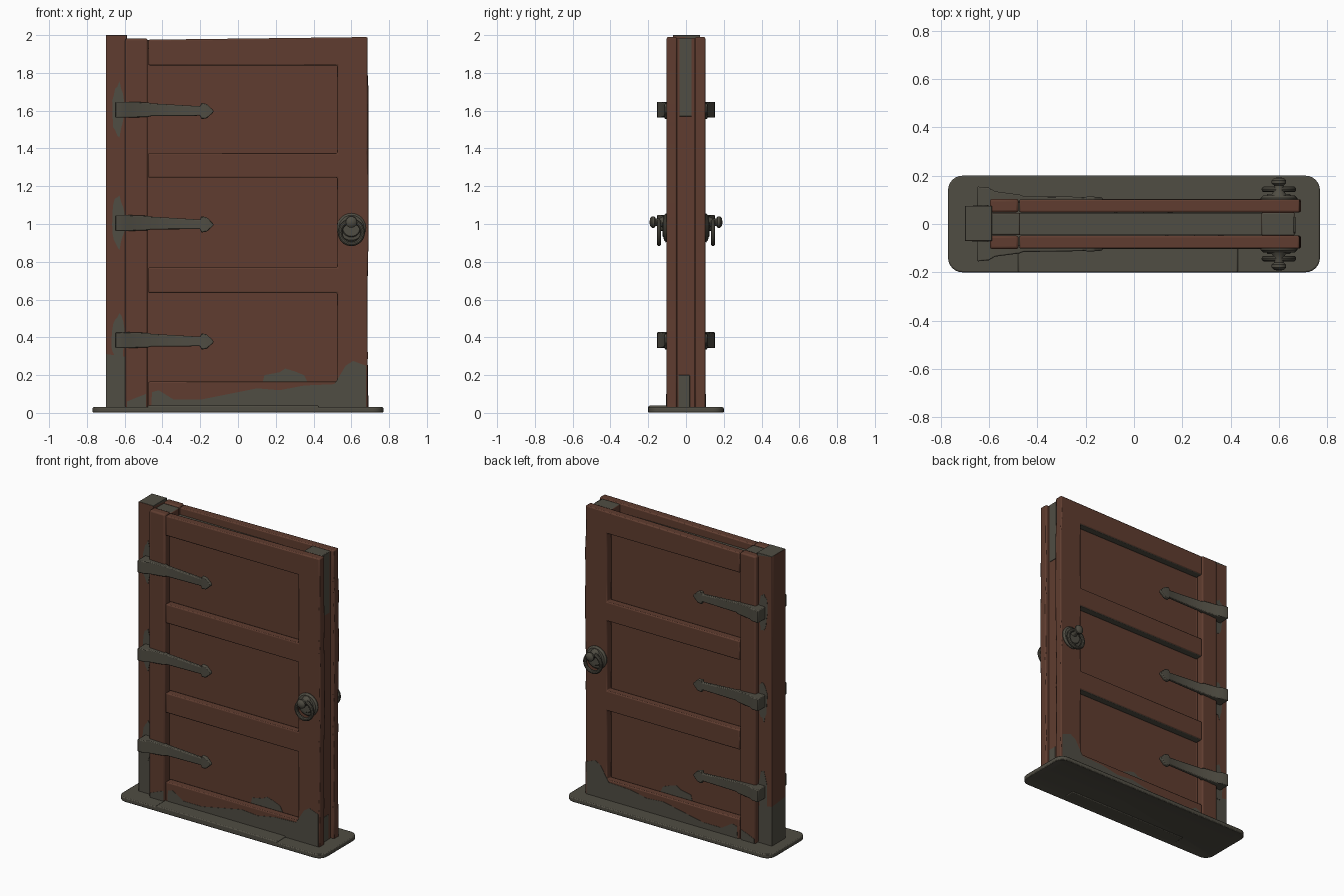
import bpy, bmesh, math, random
from mathutils import Vector

random.seed(4)
if "Cube" in bpy.data.objects:
    bpy.data.objects.remove(bpy.data.objects["Cube"])


def material(name, rgb):
    m = bpy.data.materials.new(name)
    m.use_nodes = True
    m.diffuse_color = (*rgb, 1)
    m.node_tree.nodes["Principled BSDF"].inputs["Base Color"].default_value = (*rgb, 1)
    return m


WOOD = material("red brown wood", (0.115, 0.046, 0.029))
GREY = material("grey green metal", (0.080, 0.074, 0.056))


def finish(name, bm, mats, bevel=0.0, rule=None):
    """Turn a bmesh into a named object; rule picks the material slot of a face."""
    bmesh.ops.recalc_face_normals(bm, faces=bm.faces)
    for f in bm.faces:
        f.material_index = rule(f) if rule else 0
    me = bpy.data.meshes.new(name)
    bm.to_mesh(me)
    bm.free()
    ob = bpy.data.objects.new(name, me)
    bpy.context.collection.objects.link(ob)
    for m in mats:
        me.materials.append(m)
    if bevel:
        mod = ob.modifiers.new("soft edges", "BEVEL")
        mod.width, mod.segments, mod.limit_method = bevel, 2, "ANGLE"
    smooth(ob)
    return ob


def smooth(ob):
    bpy.ops.object.select_all(action="DESELECT")
    ob.select_set(True)
    bpy.context.view_layer.objects.active = ob
    bpy.ops.object.shade_smooth_by_angle(angle=math.radians(35))


def box_bm(lo, hi):
    bm = bmesh.new()
    bmesh.ops.create_cube(bm, size=1)
    for v in bm.verts:
        v.co = [l + (c + 0.5) * (h - l) for l, h, c in zip(lo, hi, v.co)]
    return bm


def box(name, lo, hi, mats, bevel=0.006, rule=None):
    return finish(name, box_bm(lo, hi), mats, bevel, rule)


def patch(name, points, y, side):
    """Thin painted plate lying on a face that looks along side * y."""
    bm = bmesh.new()
    face = bm.faces.new([bm.verts.new((x, side * (y - 0.003), z)) for x, z in points])
    out = bmesh.ops.extrude_face_region(bm, geom=[face])
    for v in out["geom"]:
        if isinstance(v, bmesh.types.BMVert):
            v.co.y += side * 0.005
    finish(name, bm, [GREY])


def blob(name, cx, cz, rx, rz, y, side):
    pts = []
    for i in range(18):
        a = i * math.tau / 18
        r = random.uniform(0.82, 1.1)
        pts.append((cx + rx * r * math.cos(a), cz + rz * r * math.sin(a)))
    patch(name, pts, y, side)


def turned(name, x, z, side, y0, profile):
    """Round part turned about the y axis from (radius, distance) pairs."""
    bm = bmesh.new()
    rings = []
    for r, d in profile:
        rings.append([bm.verts.new((x + r * math.cos(i * math.tau / 24), side * (y0 + d),
                                    z + r * math.sin(i * math.tau / 24))) for i in range(24)])
    for a, b in zip(rings, rings[1:]):
        for i in range(24):
            j = (i + 1) % 24
            bm.faces.new((a[i], a[j], b[j], b[i]))
    bm.faces.new(rings[0])
    bm.faces.new(rings[-1])
    finish(name, bm, [GREY])


# Threshold: rounded slab with a sunken underside and a front step
bm = box_bm((-0.77, -0.2, 0), (0.77, 0.2, 0.03))
upright = [e for e in bm.edges if abs(e.verts[0].co.z - e.verts[1].co.z) > 0.01]
bmesh.ops.bevel(bm, geom=upright, offset=0.06, segments=6, affect="EDGES", profile=0.5)
bm.normal_update()
under = [f for f in bm.faces if f.normal.z < -0.9]
bmesh.ops.inset_region(bm, faces=under, thickness=0.05, depth=-0.01)
finish("threshold", bm, [GREY], 0.006)
box("threshold_step", (-0.48, -0.2, 0.005), (0.43, -0.09, 0.038), [GREY])

# Hinge post, weathered at its head and foot
bm = box_bm((-0.7, -0.07, 0.02), (-0.588, 0.075, 2))
for z in (0.2, 1.9):
    bmesh.ops.bisect_plane(bm, geom=bm.verts[:] + bm.edges[:] + bm.faces[:],
                           plane_co=(0, 0, z), plane_no=(0.15, 0.1, 1))


def post_rule(f):
    z = f.calc_center_median().z
    return 1 if z > 1.9 or z < 0.2 else 0


finish("hinge_post", bm, [WOOD, GREY], 0.008, post_rule)


# Core boards and the central panel between the two skins
def top_grey(f):
    return 1 if f.normal.z > 0.5 else 0


box("hinge_core", (-0.6, -0.046, 0.02), (-0.472, 0.046, 1.975), [WOOD, GREY], rule=top_grey)
box("lock_core", (0.528, -0.048, 0.02), (0.665, 0.048, 1.985), [WOOD, GREY], rule=top_grey)
box("panel_core", (-0.48, -0.045, 0.02), (0.535, 0.045, 1.93), [WOOD, GREY], 0, top_grey)
box("lock_edge_wear", (0.66, -0.035, 1.57), (0.668, 0.03, 1.985), [GREY], 0.002)
box("lock_edge_foot_wear", (0.66, -0.04, 0.03), (0.668, 0.02, 0.2), [GREY], 0.002)

PANELS = [(0.165, 0.635), (0.77, 1.245), (1.375, 1.84)]
ZS = [0.025, 0.165, 0.3, 0.47, 0.635, 0.77, 0.92, 1.09, 1.245, 1.375, 1.53, 1.69, 1.84, 1.985]
XS = [-0.474, -0.46, 0.525, 0.688]


def skin(name, side):
    """Framed sheet with three openings and a slightly worn lock edge."""
    bm = bmesh.new()
    cols = [-0.475, 0.525, 0.688]
    # opening starts at the hinge stile, so rails butt against it
    grid = []
    for z in ZS:
        wobble = random.uniform(-0.004, 0.004)
        row = []
        for x in cols:
            dz = 0.012 * (x - 0.3) if z == ZS[-1] else 0
            row.append(bm.verts.new((x + (wobble if x == cols[-1] else 0), side * 0.048, z + dz)))
        grid.append(row)
    for i in range(len(ZS) - 1):
        mid = (ZS[i] + ZS[i + 1]) / 2
        for j in range(2):
            if j == 0 and any(a < mid < b for a, b in PANELS):
                continue
            bm.faces.new((grid[i][j], grid[i][j + 1], grid[i + 1][j + 1], grid[i + 1][j]))
    out = bmesh.ops.extrude_face_region(bm, geom=bm.faces[:])
    for v in out["geom"]:
        if isinstance(v, bmesh.types.BMVert):
            v.co.y = side * 0.102
    finish(name, bm, [WOOD, GREY], 0.007, lambda f: 1 if f.normal.z < -0.5 else 0)


# Straps as (x, half height, inner y, outer y)
STRAP = [(-0.65, 0.042, 0.065, 0.155), (-0.6, 0.042, 0.065, 0.15), (-0.575, 0.042, 0.09, 0.135),
         (-0.475, 0.038, 0.09, 0.122), (-0.46, 0.034, 0.09, 0.116), (-0.2, 0.025, 0.09, 0.112),
         (-0.195, 0.043, 0.09, 0.113), (-0.165, 0.038, 0.09, 0.113), (-0.13, 0.005, 0.09, 0.11)]


def strap(name, z, side):
    bm = bmesh.new()
    rings = []
    for x, h, yi, yo in STRAP:
        droop = -0.025 * max(0, x + 0.47)
        rings.append([bm.verts.new((x, side * y, z + droop + k * h))
                      for y, k in ((yi, -1), (yo, -1), (yo, 1), (yi, 1))])
    for a, b in zip(rings, rings[1:]):
        for i in range(4):
            j = (i + 1) % 4
            bm.faces.new((a[i], a[j], b[j], b[i]))
    bm.faces.new(rings[0])
    bm.faces.new(rings[-1])
    finish(name, bm, [GREY], 0.005)


FOOT = [(-0.46, 0.03), (-0.455, 0.11), (-0.42, 0.12), (-0.34, 0.07), (-0.2, 0.07), (-0.05, 0.1),
        (0.1, 0.13), (0.22, 0.12), (0.35, 0.145), (0.51, 0.152), (0.54, 0.2), (0.57, 0.25),
        (0.61, 0.275), (0.677, 0.25), (0.677, 0.03)]

for side, tag in ((-1, "front"), (1, "back")):
    skin(tag + "_frame", side)
    box(tag + "_hinge_stile", (-0.597, min(side * 0.048, side * 0.104), 0.025),
        (-0.478, max(side * 0.048, side * 0.104), 1.982), [WOOD], 0.01)

    # Weathered patches
    patch(tag + "_foot_wear", FOOT, 0.102, side)
    patch(tag + "_stile_wear", [(-0.588, 0.03), (-0.588, 0.06), (-0.54, 0.08), (-0.488, 0.1),
                                (-0.488, 0.03)], 0.104, side)
    cx = 0.25 if side < 0 else 0.04
    patch(tag + "_panel_wear", [(cx - 0.12, 0.16), (cx - 0.11, 0.2), (cx - 0.03, 0.215), (cx, 0.235),
                                (cx + 0.05, 0.22), (cx + 0.1, 0.2), (cx + 0.12, 0.16)], 0.045, side)

    # Hinges
    for z, level in ((0.385, "lower"), (1.005, "middle"), (1.605, "upper")):
        strap(f"{tag}_{level}_strap", z, side)
        blob(f"{tag}_{level}_hinge_wear", -0.634, z, 0.034, 0.14, 0.07 if side < 0 else 0.075, side)

    # Ring handle: rose, knob and hanging ring
    turned(tag + "_handle_rose", 0.6, 0.98, side, 0.095,
           [(0.075, 0), (0.077, 0.012), (0.066, 0.022), (0.05, 0.024), (0.045, 0.03)])
    turned(tag + "_handle_knob", 0.6, 1.01, side, 0.11,
           [(0.036, 0), (0.028, 0.015), (0.02, 0.03), (0.02, 0.05), (0.03, 0.058),
            (0.03, 0.07), (0.02, 0.08), (0.004, 0.083)])
    bpy.ops.mesh.primitive_torus_add(location=(0.6, side * 0.143, 0.955), rotation=(math.pi / 2, 0, 0),
                                     major_radius=0.06, minor_radius=0.012,
                                     major_segments=32, minor_segments=10)
    ring = bpy.context.object
    ring.name = tag + "_handle_ring"
    ring.data.materials.append(GREY)
    smooth(ring)
